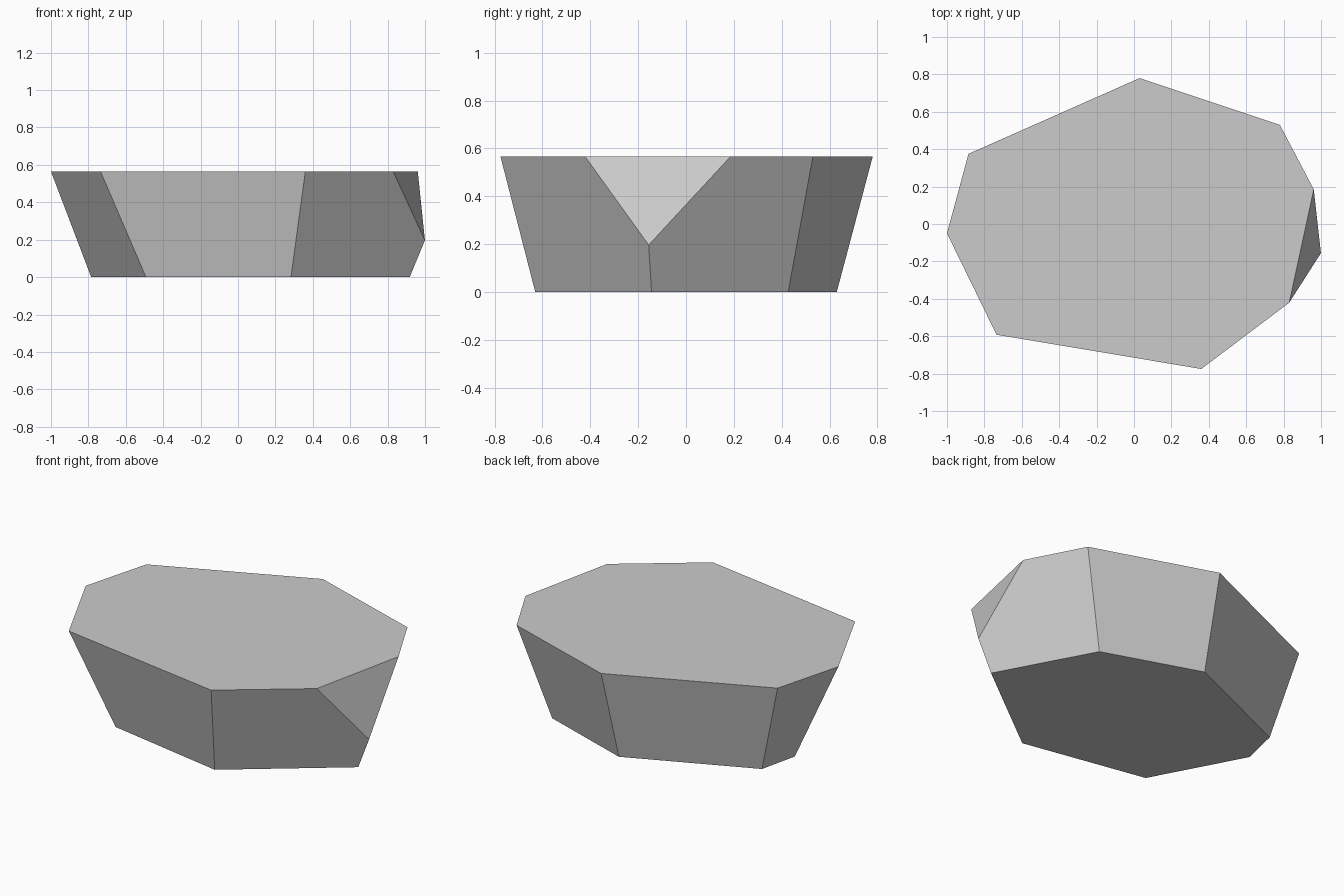
import bpy
import bmesh
from mathutils import Vector

cube = bpy.data.objects.get("Cube")
if cube:
    bpy.data.objects.remove(cube, do_unlink=True)

HEIGHT = 0.565

# Matching corners of the wide top and the narrower base, counter-clockwise
TOP = [(0.03, 0.78), (-0.885, 0.375), (-1.0, -0.05), (-0.735, -0.592),
       (0.36, -0.775), (1.152, -0.178), (0.78, 0.53)]
BASE = [(0.015, 0.63), (-0.73, 0.305), (-0.785, 0.065), (-0.492, -0.485),
        (0.283, -0.63), (0.918, -0.144), (0.61, 0.427)]

# Three points of the plane that chips off one upper corner
CHIP = [Vector((0.96, 0.18, HEIGHT)), Vector((0.83, -0.42, HEIGHT)),
        Vector((1.0, -0.155, 0.195))]


def grey_material():
    mat = bpy.data.materials.new("stone grey")
    colour = (0.6, 0.6, 0.6, 1.0)
    mat.diffuse_color = colour
    mat.use_nodes = True
    mat.node_tree.nodes["Principled BSDF"].inputs["Base Color"].default_value = colour
    return mat


# Faceted block: two rings joined by flat sides
bm = bmesh.new()
top = [bm.verts.new((x, y, HEIGHT)) for x, y in TOP]
base = [bm.verts.new((x, y, 0)) for x, y in BASE]
bm.faces.new(top)
bm.faces.new(base[::-1])
for i in range(len(top)):
    j = (i + 1) % len(top)
    bm.faces.new((base[i], base[j], top[j], top[i]))

# Slice off the corner and close the cut
normal = (CHIP[1] - CHIP[0]).cross(CHIP[2] - CHIP[0])
if normal.x < 0:
    normal.negate()
cut = bmesh.ops.bisect_plane(bm, geom=bm.verts[:] + bm.edges[:] + bm.faces[:],
                             plane_co=CHIP[0], plane_no=normal, clear_outer=True)
rim = [e for e in cut["geom_cut"] if isinstance(e, bmesh.types.BMEdge)]
bmesh.ops.contextual_create(bm, geom=rim)
bmesh.ops.recalc_face_normals(bm, faces=bm.faces)

mesh = bpy.data.meshes.new("flat_rock")
bm.to_mesh(mesh)
bm.free()
mesh.materials.append(grey_material())
rock = bpy.data.objects.new("flat_rock", mesh)
bpy.context.collection.objects.link(rock)
